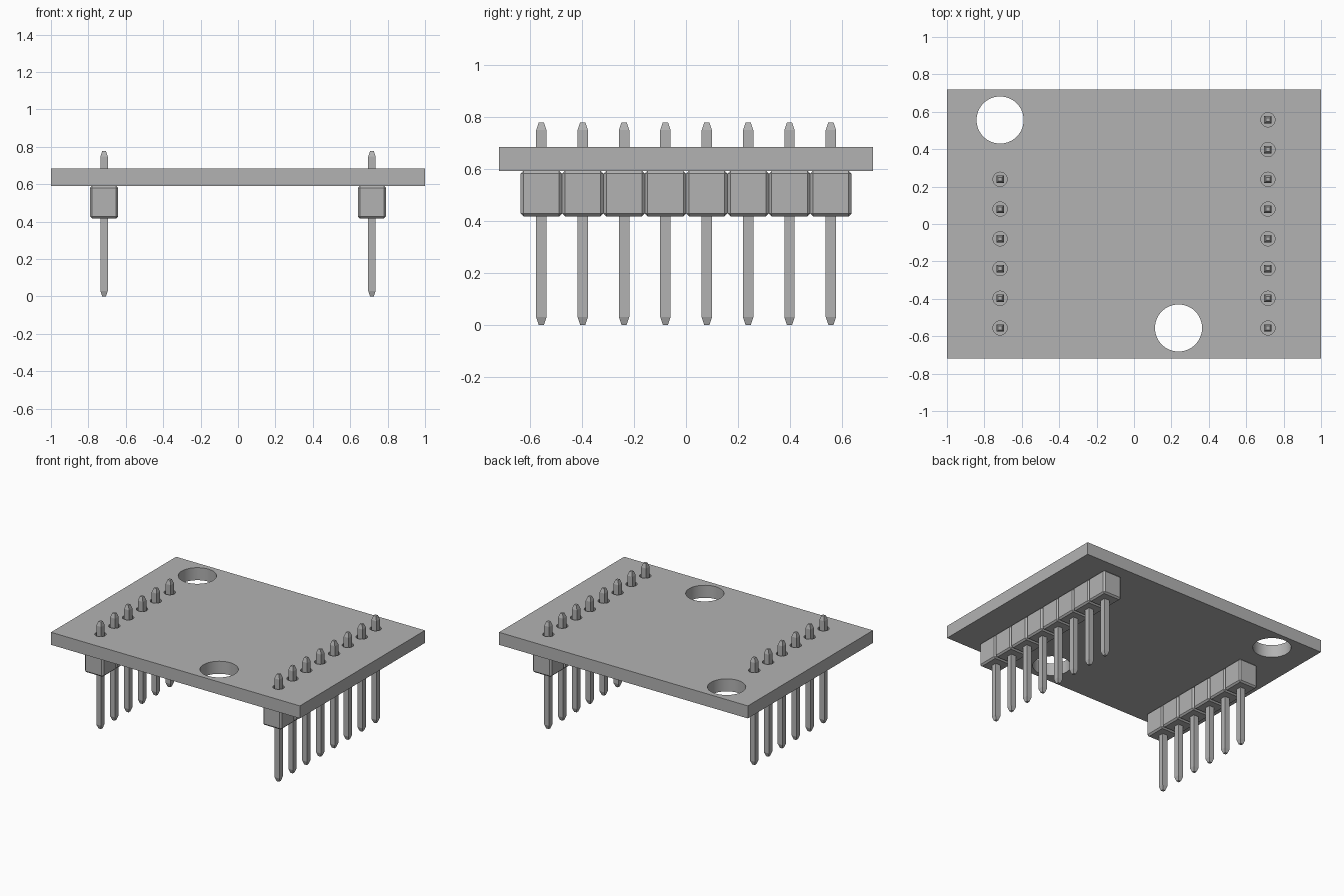
import bpy, bmesh, math
from mathutils import Matrix, Vector

cube = bpy.data.objects.get("Cube")
if cube:
    bpy.data.objects.remove(cube, do_unlink=True)

grey = bpy.data.materials.new("plain_grey")
grey.use_nodes = True
grey.diffuse_color = (0.45, 0.45, 0.45, 1)
grey.node_tree.nodes["Principled BSDF"].inputs["Base Color"].default_value = grey.diffuse_color

PITCH = 0.159
ROW_X = 0.716
FIRST_Y = -0.556
BOARD_LOW, BOARD_TOP = 0.592, 0.683
HOUSING_LOW = 0.417
PIN_TOP = 0.778


def finish(name, bm):
    mesh = bpy.data.meshes.new(name)
    bmesh.ops.recalc_face_normals(bm, faces=bm.faces[:])
    bm.to_mesh(mesh)
    bm.free()
    mesh.materials.append(grey)
    obj = bpy.data.objects.new(name, mesh)
    bpy.context.collection.objects.link(obj)
    return obj


def add_box(bm, centre, size, bevel=0):
    matrix = Matrix.Translation(centre) @ Matrix.Diagonal((*size, 1))
    verts = bmesh.ops.create_cube(bm, size=1, matrix=matrix)["verts"]
    if bevel:
        edges = list({e for v in verts for e in v.link_edges})
        bmesh.ops.bevel(bm, geom=edges, offset=bevel, segments=1, affect='EDGES')


def add_pin(bm, x, y):
    # Square rod with a blunt pyramid point at both ends
    rings = []
    for z, h in ((0, 0.01), (0.03, 0.02), (PIN_TOP - 0.03, 0.02), (PIN_TOP, 0.01)):
        rings.append([bm.verts.new((x + sx * h, y + sy * h, z))
                      for sx, sy in ((-1, -1), (1, -1), (1, 1), (-1, 1))])
    for low, high in zip(rings, rings[1:]):
        for i in range(4):
            j = (i + 1) % 4
            bm.faces.new((low[i], low[j], high[j], high[i]))
    bm.faces.new(rings[0][::-1])
    bm.faces.new(rings[-1])


def add_drill(bm, x, y, radius, sides):
    bmesh.ops.create_cone(bm, cap_ends=True, segments=sides, radius1=radius,
                          radius2=radius, depth=0.4,
                          matrix=Matrix.Translation((x, y, BOARD_LOW)))


# Pin headers: six positions on the right side, eight on the left side
rows = {"right": (-ROW_X, 6), "left": (ROW_X, 8)}
pin_spots = []
for side, (x, count) in rows.items():
    housing, pins = bmesh.new(), bmesh.new()
    for i in range(count):
        y = FIRST_Y + i * PITCH
        pin_spots.append((x, y))
        add_box(housing, (x, y, (HOUSING_LOW + BOARD_LOW) / 2),
                (0.15, PITCH, BOARD_LOW - HOUSING_LOW), 0.011)
        add_pin(pins, x, y)
    finish(side + "_header_housing", housing)
    finish(side + "_header_pins", pins)

# Circuit board
bm = bmesh.new()
add_box(bm, (0, 0, (BOARD_LOW + BOARD_TOP) / 2), (2, 1.436, BOARD_TOP - BOARD_LOW))
board = finish("board", bm)

# Mounting holes and pin holes
bm = bmesh.new()
for x, y in ((-ROW_X, 0.556), (0.238, -0.556)):
    add_drill(bm, x, y, 0.126, 64)
for x, y in pin_spots:
    add_drill(bm, x, y, 0.038, 32)
drills = finish("hole_cutters", bm)
drills.hide_render = True

cut = board.modifiers.new("holes", 'BOOLEAN')
cut.operation = 'DIFFERENCE'
cut.solver = 'EXACT'
cut.object = drills
bpy.ops.object.select_all(action='DESELECT')
bpy.context.view_layer.objects.active = board
board.select_set(True)
bpy.ops.object.modifier_apply(modifier=cut.name)
bpy.data.objects.remove(drills, do_unlink=True)
bpy.ops.object.shade_smooth_by_angle(angle=math.radians(30))
